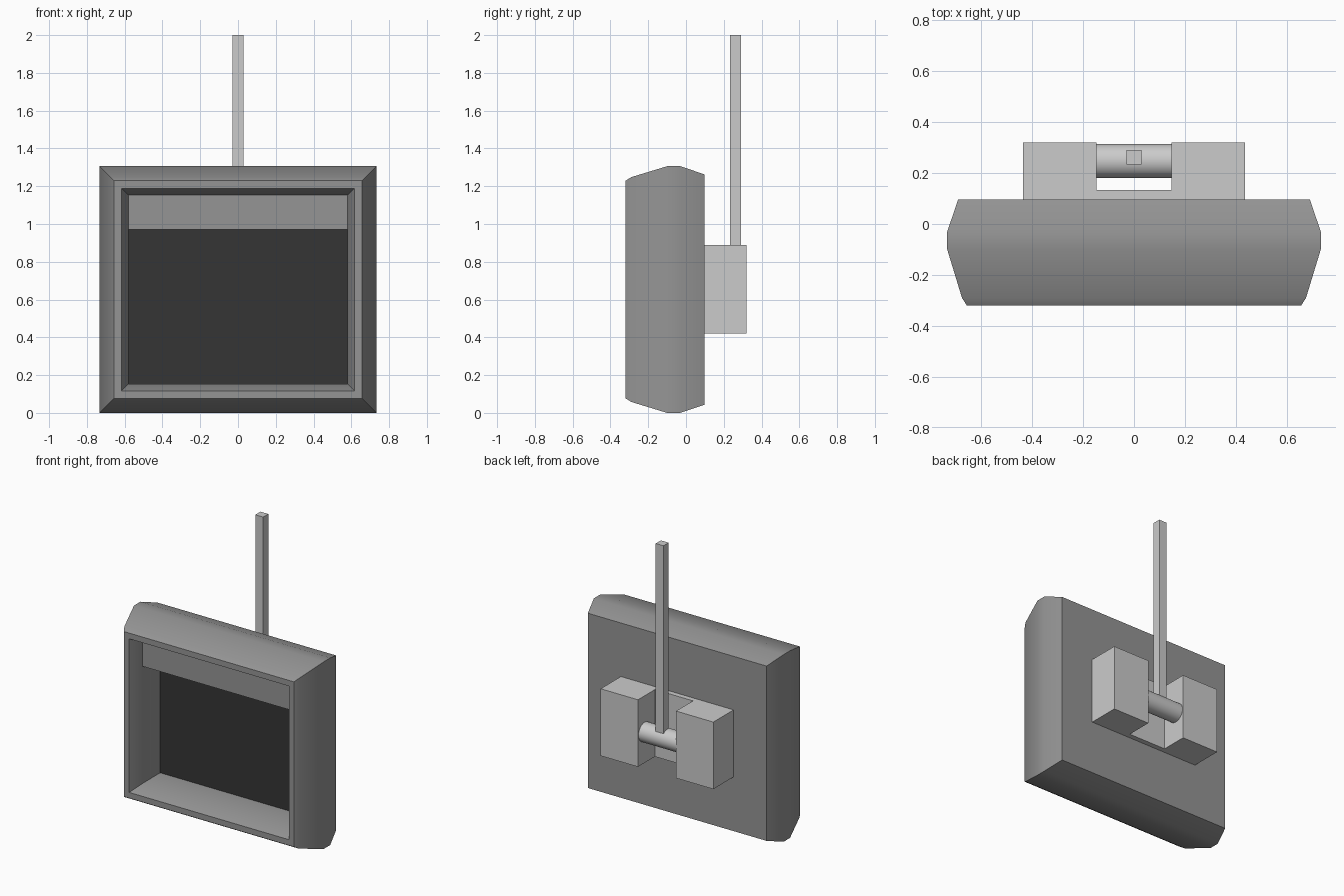
import bpy, bmesh, math

if "Cube" in bpy.data.objects:
    bpy.data.objects.remove(bpy.data.objects["Cube"])

HX, HZ = 0.733, 0.653          # casing half width / half height


def material(name, v):
    m = bpy.data.materials.new(name)
    m.diffuse_color = (v, v, v, 1)
    m.use_nodes = True
    m.node_tree.nodes["Principled BSDF"].inputs["Base Color"].default_value = m.diffuse_color
    return m


def finish(name, bm, mat=None, smooth=False):
    bmesh.ops.recalc_face_normals(bm, faces=bm.faces)
    me = bpy.data.meshes.new(name)
    bm.to_mesh(me)
    bm.free()
    ob = bpy.data.objects.new(name, me)
    bpy.context.collection.objects.link(ob)
    if mat:
        me.materials.append(mat)
    if smooth:
        bpy.ops.object.select_all(action='DESELECT')
        ob.select_set(True)
        bpy.context.view_layer.objects.active = ob
        bpy.ops.object.shade_smooth_by_angle(angle=math.radians(30))
    return ob


def box(name, lo, hi, mat=None):
    bm = bmesh.new()
    bmesh.ops.create_cube(bm, size=1)
    for v in bm.verts:
        v.co = [l + (c + 0.5) * (h - l) for c, l, h in zip(v.co, lo, hi)]
    return finish(name, bm, mat)


casing_grey = material("casing_grey", 0.30)
screen_dark = material("screen_dark", 0.035)

# casing: rectangular rings (y, inset) lofted from the screen recess, round the rim, to the back
rings = [(-0.03, 0.153), (-0.227, 0.153), (-0.32, 0.117), (-0.32, 0.077),
         (-0.29, 0.058), (-0.10, 0.0), (-0.03, 0.0), (0.097, 0.043)]
bm = bmesh.new()
loops = [[bm.verts.new((sx * (HX - i), y, HZ + sz * (HZ - i)))
          for sx, sz in ((-1, -1), (1, -1), (1, 1), (-1, 1))] for y, i in rings]
for a, b in zip(loops, loops[1:]):
    for k in range(4):
        n = (k + 1) % 4
        bm.faces.new((a[k], a[n], b[n], b[k]))
bm.faces.new(loops[-1])
cap = bm.faces.new(loops[0])
cap.material_index = 1          # dark screen at the bottom of the recess
casing = finish("casing", bm, casing_grey, smooth=True)
casing.data.materials.append(screen_dark)

# raised strip above the screen
box("top_panel", (-0.581, -0.227, 0.972), (0.581, -0.028, 1.154), casing_grey)

# U-shaped rear bracket: plan profile extruded upward
half = [(0.435, 0.096), (0.435, 0.32), (0.147, 0.32), (0.147, 0.133)]
profile = half + [(-x, y) for x, y in reversed(half)]
bm = bmesh.new()
face = bm.faces.new([bm.verts.new((x, y, 0.421)) for x, y in profile])
ext = bmesh.ops.extrude_face_region(bm, geom=[face])
bmesh.ops.translate(bm, vec=(0, 0, 0.468),
                    verts=[g for g in ext["geom"] if isinstance(g, bmesh.types.BMVert)])
finish("mount_bracket", bm)

# hinge pin between the bracket arms
bm = bmesh.new()
bmesh.ops.create_cone(bm, cap_ends=True, segments=32, radius1=0.067, radius2=0.067, depth=0.294)
pin = finish("hinge_pin", bm, smooth=True)
pin.rotation_euler = (0, math.pi / 2, 0)
pin.location = (0, 0.247, 0.638)

# hanging pole
box("hanging_pole", (-0.03, 0.234, 0.65), (0.03, 0.291, 2.0))
